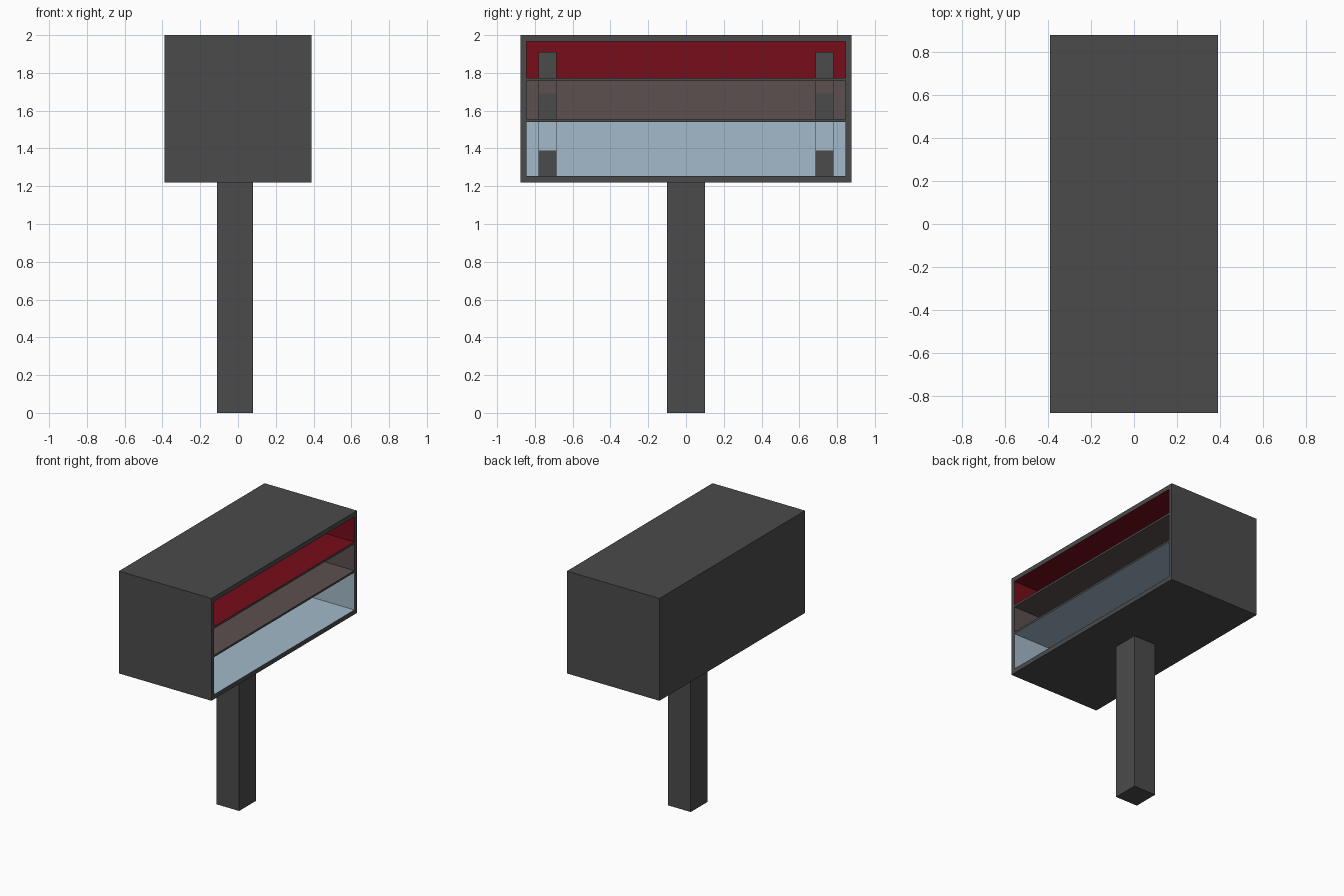
import bpy, bmesh
from mathutils import Vector

if "Cube" in bpy.data.objects:
    bpy.data.objects.remove(bpy.data.objects["Cube"])


def material(name, color):
    m = bpy.data.materials.new(name)
    m.diffuse_color = (*color, 1)
    m.use_nodes = True
    m.node_tree.nodes["Principled BSDF"].inputs["Base Color"].default_value = m.diffuse_color
    return m


GREY = material("dark_grey", (0.07, 0.07, 0.07))
RED = material("red", (0.18, 0.004, 0.01))
BROWN = material("brown", (0.107, 0.08, 0.08))
BLUE = material("pale_blue", (0.37, 0.49, 0.59))


def finish(name, bm, mats):
    me = bpy.data.meshes.new(name)
    bm.to_mesh(me)
    bm.free()
    for m in mats:
        me.materials.append(m)
    ob = bpy.data.objects.new(name, me)
    bpy.context.collection.objects.link(ob)
    return ob


def box_mesh(lo, hi):
    bm = bmesh.new()
    bmesh.ops.create_cube(bm, size=1)
    lo, hi = Vector(lo), Vector(hi)
    bmesh.ops.scale(bm, vec=hi - lo, verts=bm.verts)
    bmesh.ops.translate(bm, vec=(lo + hi) / 2, verts=bm.verts)
    return bm


# Cabinet with three coloured compartments open towards +x
HX, HY, Z0, Z1 = 0.39, 0.877, 1.22, 2.0
WALL_Y, BACK = 0.845, -0.36
bays = [(1.255, 1.54, BLUE), (1.555, 1.757, BROWN), (1.773, 1.965, RED)]

bm = box_mesh((-HX, -HY, Z0), (HX, HY, Z1))


def is_front(f):
    return f.normal.x > 0.9


# Score the open side along the frame and shelf lines
cuts = [((0, y, 0), (0, 1, 0)) for y in (-WALL_Y, WALL_Y)]
cuts += [((0, 0, z), (0, 0, 1)) for lo, hi, _ in bays for z in (lo, hi)]
for co, no in cuts:
    bm.normal_update()
    faces = [f for f in bm.faces if is_front(f)]
    edges = {e for f in faces for e in f.edges}
    verts = {v for f in faces for v in f.verts}
    bmesh.ops.bisect_plane(bm, geom=faces + list(edges) + list(verts),
                           plane_co=co, plane_no=no)
bm.normal_update()

# Push each opening inwards and colour its lining
for i, (lo, hi, _) in enumerate(bays, 1):
    opening = [f for f in bm.faces if is_front(f)
               and lo < f.calc_center_median().z < hi
               and abs(f.calc_center_median().y) < WALL_Y]
    sides = bmesh.ops.inset_individual(bm, faces=opening, thickness=0,
                                       depth=0)["faces"]
    for f in opening:
        for v in f.verts:
            v.co.x = BACK
    for f in opening + sides:
        f.material_index = i
bm.normal_update()
finish("cabinet", bm, [GREY] + [b[2] for b in bays])

# Upright strips on the back wall: grey foot, lining colour above
tops = [1.39, 1.69, 1.91]
for side, s in (("left", -1), ("right", 1)):
    ya, yb = sorted((0.685 * s, 0.78 * s))
    for n, ((lo, hi, mat), top) in enumerate(zip(bays, tops), 1):
        finish(f"{side}_strip_{n}",
               box_mesh((BACK, ya, lo), (BACK + 0.03, yb, top)), [GREY])
        if n < 3:
            finish(f"{side}_strip_cover_{n}",
                   box_mesh((BACK, ya, top), (BACK + 0.03, yb, hi)), [mat])

# Post
finish("post", box_mesh((-0.11, -0.1, 0), (0.08, 0.1, Z0)), [GREY])
